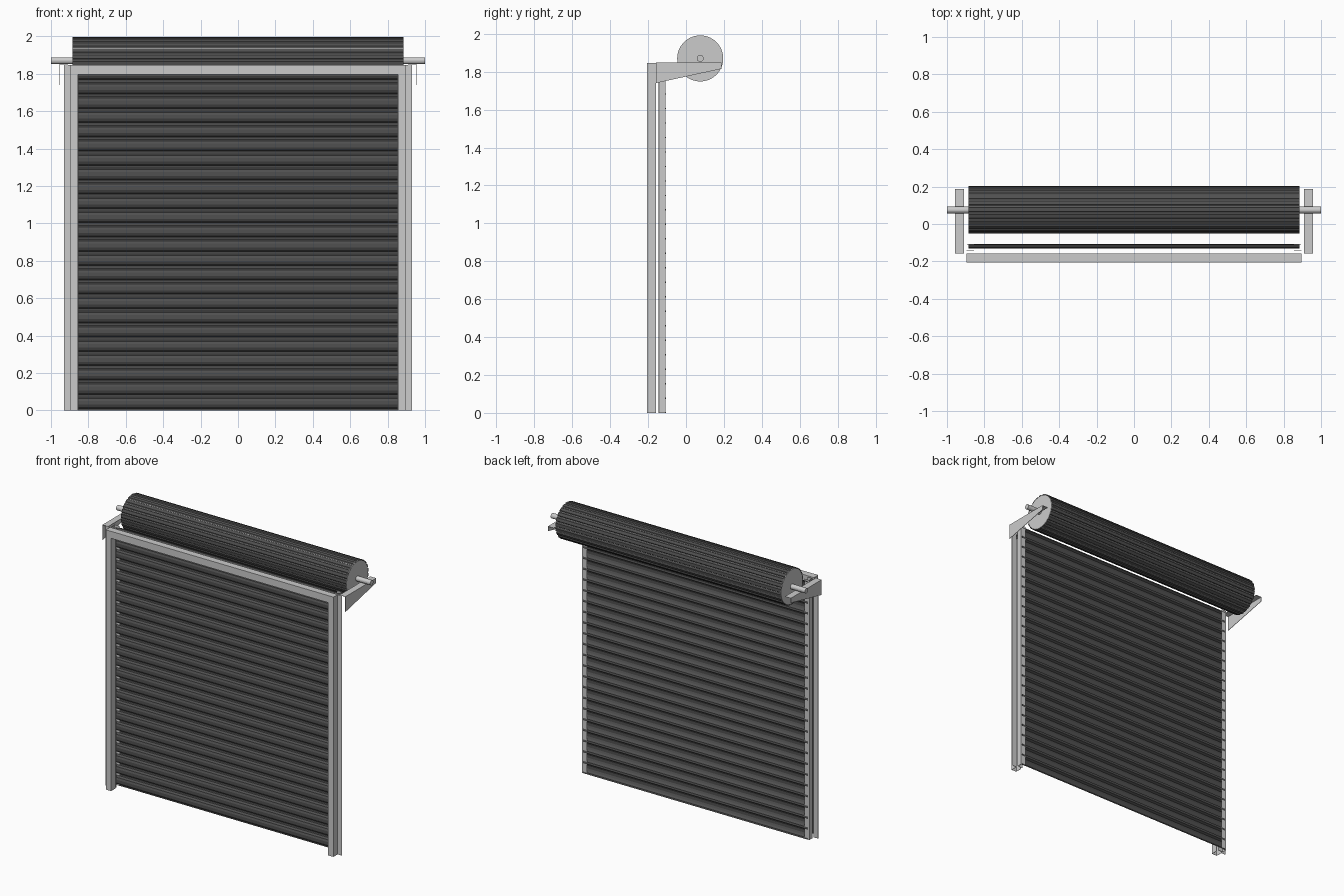
import bpy, bmesh, math
from mathutils import Vector

if "Cube" in bpy.data.objects:
    bpy.data.objects.remove(bpy.data.objects["Cube"])

dark = bpy.data.materials.new("dark_slat")
dark.diffuse_color = (0.08, 0.08, 0.08, 1)
dark.use_nodes = True
dark.node_tree.nodes["Principled BSDF"].inputs["Base Color"].default_value = dark.diffuse_color


def finish(name, bm, mat=None, thick=0):
    me = bpy.data.meshes.new(name)
    bm.to_mesh(me)
    bm.free()
    ob = bpy.data.objects.new(name, me)
    bpy.context.collection.objects.link(ob)
    if mat:
        me.materials.append(mat)
    if thick:
        m = ob.modifiers.new("sheet", 'SOLIDIFY')
        m.thickness = thick
        m.offset = 0
    return ob


def sweep(name, pts, vec, closed=False, mat=None, thick=0):
    """Extrude a line of 3D points along vec into a sheet."""
    bm = bmesh.new()
    a = [bm.verts.new(p) for p in pts]
    b = [bm.verts.new(Vector(p) + Vector(vec)) for p in pts]
    n = len(pts)
    for i in range(n if closed else n - 1):
        j = (i + 1) % n
        bm.faces.new((a[i], b[i], b[j], a[j]))
    return finish(name, bm, mat, thick)


def cylinder(name, r, x0, x1, y, z, sides):
    bm = bmesh.new()
    bmesh.ops.create_cone(bm, cap_ends=True, segments=sides, radius1=r, radius2=r, depth=x1 - x0)
    for v in bm.verts:
        v.co = Vector(((x0 + x1) / 2 + v.co.z, y + v.co.x, z + v.co.y))
    return finish(name, bm)


HALF = 0.886
RY, RZ = 0.075, 1.87

# slatted curtain: one bulged profile repeated upwards
SLATS, TOP = 24, 1.835
pitch = TOP / SLATS
slat = [(0, -0.107), (0.13, -0.109), (0.24, -0.124), (0.4, -0.130),
        (0.65, -0.130), (0.82, -0.124), (0.93, -0.109)]
pts = [(-HALF, y, (i + t) * pitch) for i in range(SLATS) for t, y in slat]
pts.append((-HALF, -0.107, TOP))
sweep("curtain", pts, (2 * HALF, 0, 0), mat=dark, thick=0.002)

# rolled-up curtain with ribs round it
RIBS = 22
pts = []
for i in range(RIBS):
    for t, r in [(0, 0.121), (0.15, 0.122), (0.3, 0.127), (0.85, 0.127)]:
        a = -2 * math.pi * (i + t) / RIBS
        pts.append((-HALF, RY + r * math.cos(a), RZ + r * math.sin(a)))
roll = sweep("curtain_roll", pts, (2 * HALF, 0, 0), closed=True, mat=dark)
bm = bmesh.new()
bm.from_mesh(roll.data)
bmesh.ops.recalc_face_normals(bm, faces=bm.faces)
bm.to_mesh(roll.data)
bm.free()

# roll core with end discs, and axle
cylinder("roll_drum", 0.1215, -HALF, HALF, RY, RZ, 44)
cylinder("axle", 0.018, -1, 1, RY, RZ, 24)

# lintel across the top
bm = bmesh.new()
bmesh.ops.create_cube(bm, size=1)
for v in bm.verts:
    v.co = Vector((v.co.x * 1.79, -0.182 + v.co.y * 0.048, 1.822 + v.co.z * 0.05))
finish("lintel", bm)

for s, side in ((-1, "left"), (1, "right")):
    # front angle with mounting flange
    front = [(0.930, -0.158), (0.895, -0.158), (0.895, -0.206), (0.855, -0.206),
             (0.855, -0.158)]
    sweep(side + "_frame_post", [(s * x, y, 0) for x, y in front], (0, 0, 1.847), thick=0.002)
    # channel guiding the curtain edge
    chan = [(0.855, -0.143), (0.895, -0.143), (0.895, -0.109), (0.855, -0.109)]
    sweep(side + "_guide_channel", [(s * x, y, 0) for x, y in chan], (0, 0, 1.847), thick=0.002)
    # bracket: tapered plate with a top flange
    bm = bmesh.new()
    plate = [bm.verts.new((s * 0.955, y, z)) for y, z in
             ((-0.158, 1.74), (0.187, 1.815), (0.187, 1.847), (-0.158, 1.847))]
    inner = [bm.verts.new((s * 0.91, y, 1.847)) for y in (0.187, -0.158)]
    bm.faces.new(plate)
    bm.faces.new((plate[3], plate[2], inner[0], inner[1]))
    bmesh.ops.recalc_face_normals(bm, faces=bm.faces)
    finish(side + "_bracket", bm, thick=0.003)
